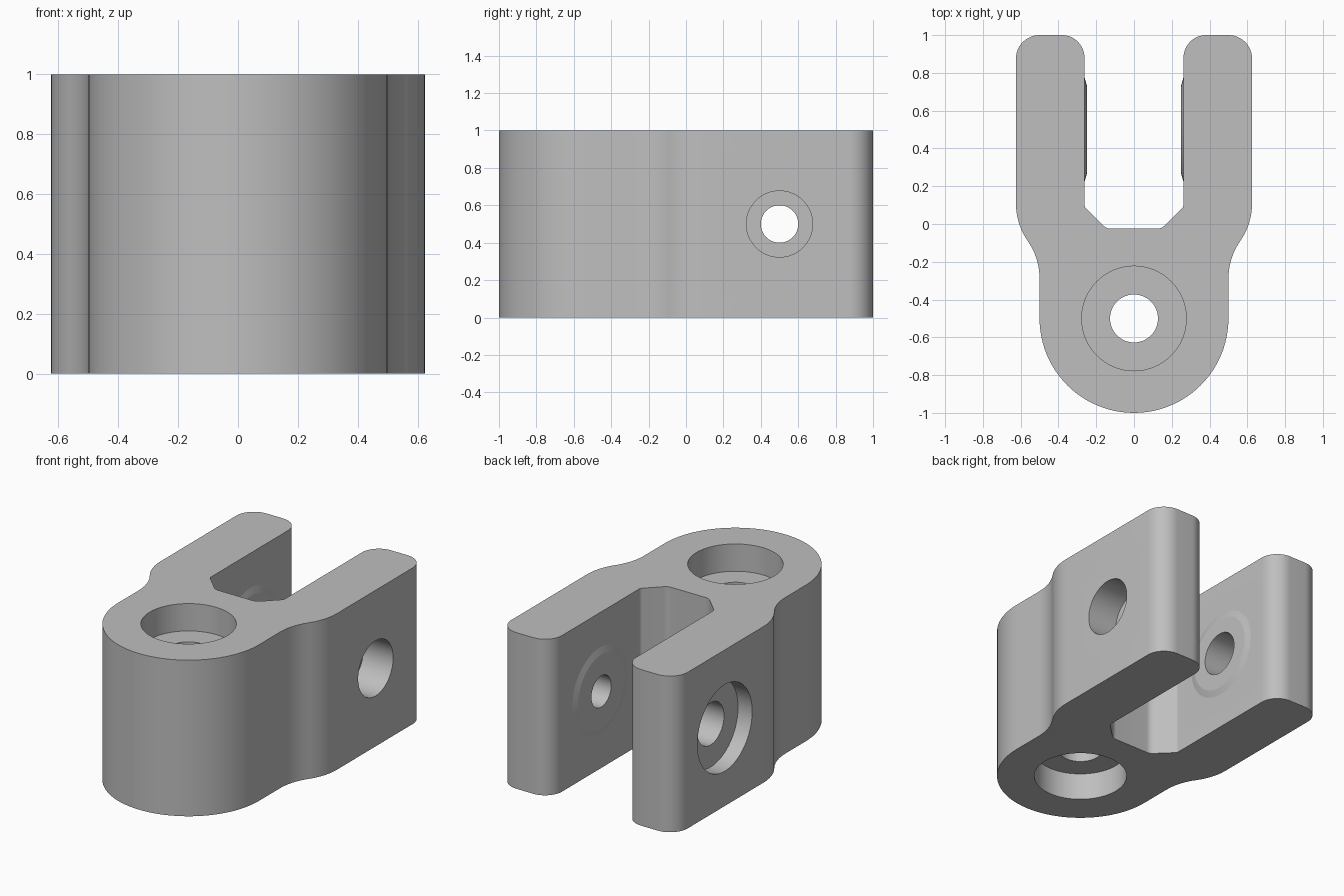
import bpy
import math
from mathutils import Matrix, Vector

if "Cube" in bpy.data.objects:
    bpy.data.objects.remove(bpy.data.objects["Cube"])

grey = bpy.data.materials.new("plain grey")
grey.use_nodes = True
GREY = (0.52, 0.52, 0.52, 1)
grey.diffuse_color = GREY
grey.node_tree.nodes["Principled BSDF"].inputs["Base Color"].default_value = GREY


def make_object(name, verts, faces):
    mesh = bpy.data.meshes.new(name)
    mesh.from_pydata([tuple(v) for v in verts], [], faces)
    mesh.materials.append(grey)
    obj = bpy.data.objects.new(name, mesh)
    bpy.context.collection.objects.link(obj)
    return obj


def loft(name, low, high):
    """Closed solid between two matching counter-clockwise loops."""
    n = len(low)
    faces = [(i, (i + 1) % n, n + (i + 1) % n, n + i) for i in range(n)]
    faces += [tuple(range(n - 1, -1, -1)), tuple(range(n, 2 * n))]
    return make_object(name, low + high, faces)


def fillet(before, corner, after, radius):
    """Points of an arc rounding one corner of an outline."""
    b, c, a = Vector(before), Vector(corner), Vector(after)
    u, v = (b - c).normalized(), (a - c).normalized()
    half = u.angle(v) / 2
    centre = c + (u + v).normalized() * radius / math.sin(half)
    p = c + u * radius / math.tan(half) - centre
    q = c + v * radius / math.tan(half) - centre
    sweep = math.atan2(p.x * q.y - p.y * q.x, p.dot(q))
    steps = max(2, math.ceil(abs(sweep) / math.radians(6)))
    return [centre + Matrix.Rotation(sweep * i / steps, 2) @ p
            for i in range(steps + 1)]


def frustum(name, start, end, r0, r1):
    """Round solid between two points, 64 sides."""
    start, end = Vector(start), Vector(end)
    rot = (end - start).to_track_quat('Z', 'Y')
    ring = [Vector((math.cos(k * math.tau / 64), math.sin(k * math.tau / 64), 0))
            for k in range(64)]
    return loft(name, [start + rot @ (p * r0) for p in ring],
                [end + rot @ (p * r1) for p in ring])


def combine(body, tool, operation):
    tool.hide_render = True
    mod = body.modifiers.new(tool.name, 'BOOLEAN')
    mod.operation = operation
    mod.solver = 'EXACT'
    mod.object = tool


# Half outline: round nose, swept shoulder, fork tip, slot with angled corners
INNER = 0.262
corners = [((0.5, -0.5), 0), ((0.5, -0.18), 0.345), ((0.625, 0.0), 0.345),
           ((0.625, 1.0), 0.125), ((INNER, 1.0), 0.12),
           ((INNER, 0.09), 0.03), ((0.145, -0.025), 0.06), ((0, -0.025), 0)]
half = [Vector((0.5 * math.sin(a), -0.5 - 0.5 * math.cos(a)))
        for a in (math.pi / 2 * i / 24 for i in range(25))]
for (p0, _), (p1, r), (p2, _) in zip(corners, corners[1:], corners[2:]):
    half += fillet(p0, p1, p2, r)
outline = half + [Vector((-p.x, p.y)) for p in reversed(half) if p.x > 1e-5]
body = loft("clevis_body", [Vector((p.x, p.y, 0)) for p in outline],
            [Vector((p.x, p.y, 1)) for p in outline])

# Low tapered pads on the inner faces of the fork
tools = []
for side, label in ((1, "left"), (-1, "right")):
    pad = frustum(label + "_pad", (side * (INNER + 0.05), 0.5, 0.5),
                  (side * INNER, 0.5, 0.5), 0.28, 0.28)
    bpy.data.objects.remove(pad)
    pad = frustum(label + "_pad", (side * (INNER + 0.012), 0.5, 0.5),
                  (side * 0.25, 0.5, 0.5), 0.32, 0.235)
    tools.append((pad, 'UNION'))

# Bores and counterbores: start, end, radius
cuts = {
    "nose_bore": ((0, -0.5, -0.1), (0, -0.5, 1.1), 0.127),
    "nose_top_counterbore": ((0, -0.5, 0.825), (0, -0.5, 1.1), 0.277),
    "nose_bottom_counterbore": ((0, -0.5, -0.1), (0, -0.5, 0.175), 0.277),
    "left_bore": ((0.1, 0.5, 0.5), (0.8, 0.5, 0.5), 0.1),
    "left_counterbore": ((0.415, 0.5, 0.5), (0.8, 0.5, 0.5), 0.177),
    "right_bore": ((-0.8, 0.5, 0.5), (-0.1, 0.5, 0.5), 0.135),
    "right_counterbore": ((-0.8, 0.5, 0.5), (-0.525, 0.5, 0.5), 0.277),
}
for name, (start, end, r) in cuts.items():
    tools.append((frustum(name, start, end, r, r), 'DIFFERENCE'))

for tool, operation in tools:
    combine(body, tool, operation)

# Bake the booleans and drop the helpers
bpy.context.view_layer.update()
graph = bpy.context.evaluated_depsgraph_get()
baked = bpy.data.meshes.new_from_object(body.evaluated_get(graph))
body.modifiers.clear()
body.data = baked
for tool, _ in tools:
    bpy.data.objects.remove(tool)

# Smooth curved walls, crisp rims
for obj in bpy.context.selected_objects:
    obj.select_set(False)
body.select_set(True)
bpy.context.view_layer.objects.active = body
bpy.ops.object.shade_smooth_by_angle(angle=math.radians(12))
